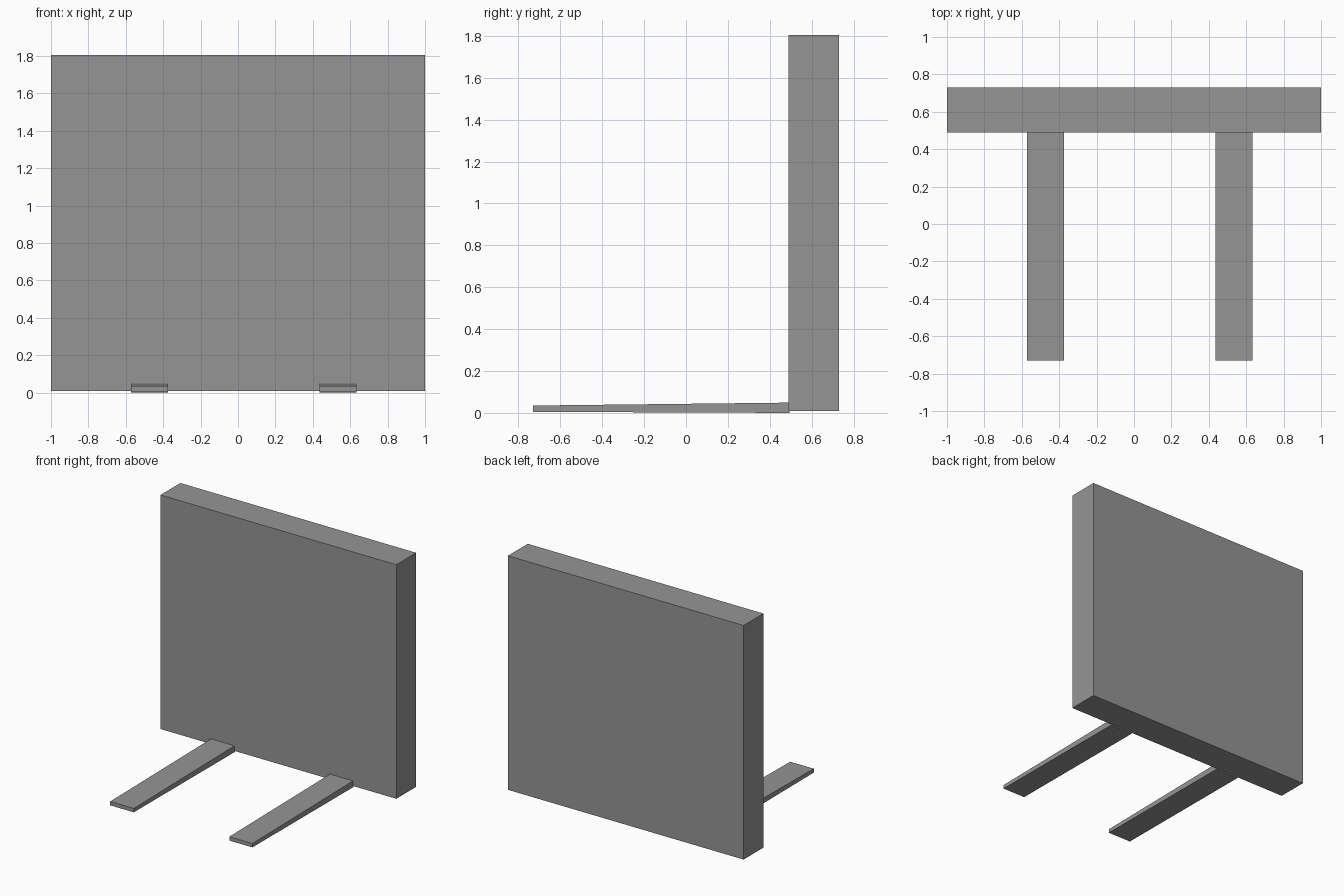
import bpy
import bmesh

cube = bpy.data.objects.get("Cube")
if cube:
    bpy.data.objects.remove(cube, do_unlink=True)

# Single flat grey
grey = bpy.data.materials.new("mid_grey")
grey.use_nodes = True
colour = (0.3, 0.3, 0.3, 1)
grey.diffuse_color = colour
grey.node_tree.nodes["Principled BSDF"].inputs["Base Color"].default_value = colour


def bar(name, x0, x1, profile):
    """Extrude a side profile of (y, z) points from x0 to x1."""
    bm = bmesh.new()
    side = bm.faces.new([bm.verts.new((x0, y, z)) for y, z in profile])
    ext = bmesh.ops.extrude_face_region(bm, geom=[side])
    moved = [v for v in ext["geom"] if isinstance(v, bmesh.types.BMVert)]
    bmesh.ops.translate(bm, verts=moved, vec=(x1 - x0, 0, 0))
    bmesh.ops.recalc_face_normals(bm, faces=bm.faces)
    mesh = bpy.data.meshes.new(name)
    bm.to_mesh(mesh)
    bm.free()
    mesh.materials.append(grey)
    obj = bpy.data.objects.new(name, mesh)
    bpy.context.collection.objects.link(obj)
    return obj


# Upright slab
bar("back_panel", -1, 1, [(0.49, 0.01), (0.73, 0.01), (0.73, 1.805), (0.49, 1.805)])

# Two flat prongs, slightly thicker towards the slab
prong = [(-0.73, 0.005), (0.495, 0), (0.495, 0.049), (-0.73, 0.035)]
bar("right_prong", -0.573, -0.373, prong)
bar("left_prong", 0.437, 0.633, prong)
